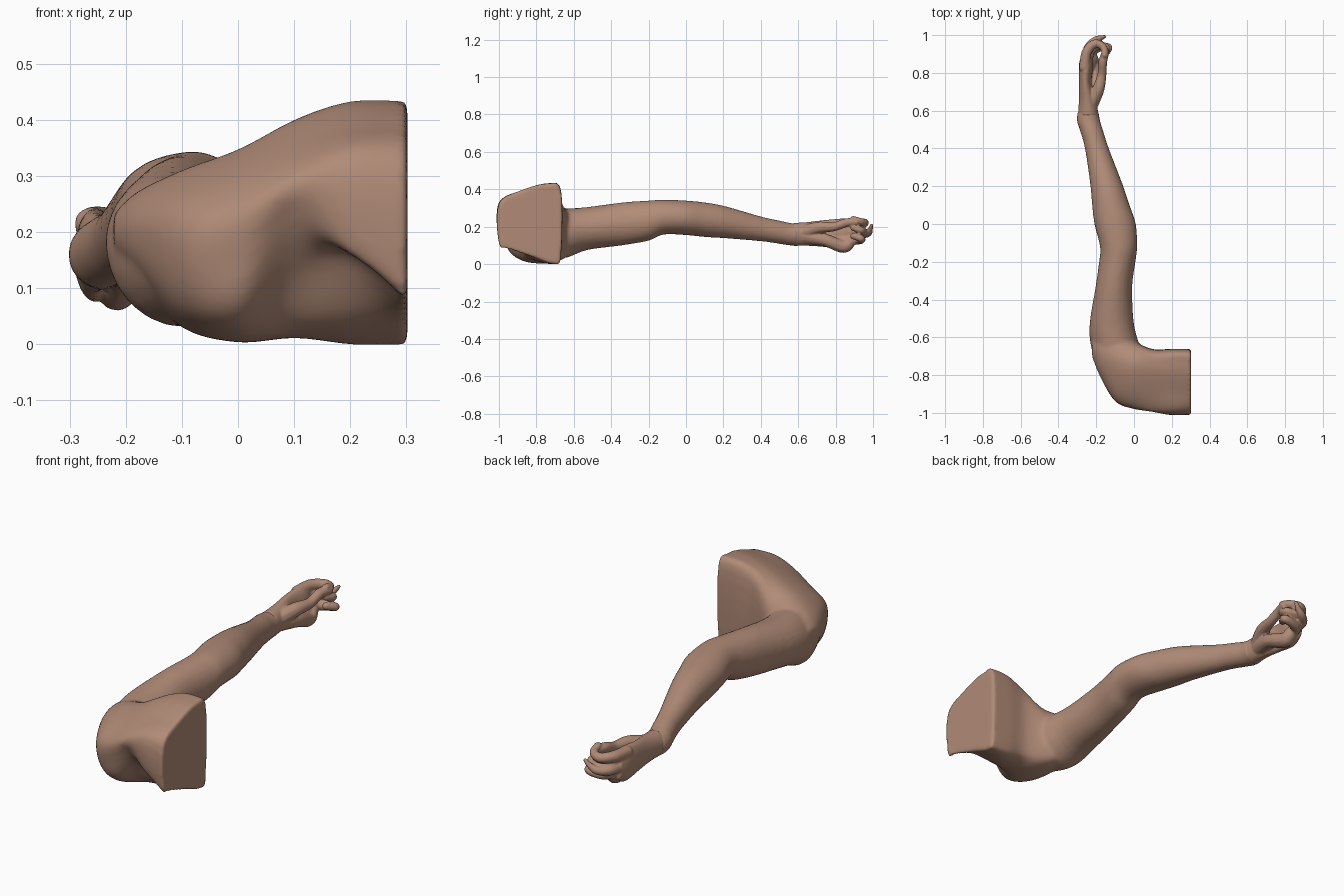
import bpy, bmesh, math
from mathutils import Vector

skin = bpy.data.materials.new("skin")
skin.diffuse_color = (0.44, 0.26, 0.185, 1)


def catmull(pts, steps, closed):
    """Smooth list of Vectors passing through the given points."""
    n, out = len(pts), []
    for i in range(n if closed else n - 1):
        get = (lambda k: pts[k % n]) if closed else (lambda k: pts[max(0, min(n - 1, k))])
        a, b, c, d = get(i - 1), get(i), get(i + 1), get(i + 2)
        for s in range(steps):
            t = s / steps
            out.append(0.5 * (2 * b + (c - a) * t + (2 * a - 5 * b + 4 * c - d) * t * t
                              + (3 * b - a - 3 * c + d) * t ** 3))
    return out if closed else out + [pts[-1]]


def loft(bm, rings, around=1, along=4):
    """Skin closed rings, interpolated in both directions, capped at both ends."""
    rings = [catmull(r, around, True) for r in rings]
    columns = [catmull(list(c), along, False) for c in zip(*rings)]
    rows = [[bm.verts.new(p) for p in r] for r in zip(*columns)]
    n = len(rows[0])
    for r, q in zip(rows, rows[1:]):
        for i in range(n):
            bm.faces.new((r[i], r[(i + 1) % n], q[(i + 1) % n], q[i]))
    bm.faces.new(rows[0][::-1])
    bm.faces.new(rows[-1])


def limb(bm, rows):
    """Oval sections along y: (y, x min, x max, z min, z max)."""
    angles = [k * math.tau / 24 for k in range(24)]
    loft(bm, [[Vector(((a + b) / 2 + (b - a) / 2 * math.cos(t), y,
                       (c + d) / 2 + (d - c) / 2 * math.sin(t))) for t in angles]
              for y, a, b, c, d in rows])


def tube(bm, path):
    """Round tapering digit through (x, y, z, radius) points."""
    pts = catmull([Vector(p) for p in path], 8, False)
    for p in pts:
        ball = bmesh.ops.create_icosphere(bm, subdivisions=2, radius=p[3])
        bmesh.ops.translate(bm, verts=ball["verts"], vec=p.to_3d() if len(p) == 3 else Vector(p[:3]))


def finish(bm, name, voxel, smooth):
    bmesh.ops.recalc_face_normals(bm, faces=bm.faces)
    me = bpy.data.meshes.new(name)
    bm.to_mesh(me)
    bm.free()
    me.materials.append(skin)
    ob = bpy.data.objects.new(name, me)
    bpy.context.collection.objects.link(ob)
    rm = ob.modifiers.new("fuse", 'REMESH')
    rm.mode = 'VOXEL'
    rm.voxel_size = voxel
    rm.use_smooth_shade = True
    sm = ob.modifiers.new("soften", 'SMOOTH')
    sm.factor = 0.5
    sm.iterations = smooth
    return ob


# Shoulder: (y, z) outlines from chest cut to outer deltoid, then the arm fused on
bm = bmesh.new()
shoulder = {
    0.302: [-1, .32, -1, .10, -.95, .075, -.82, .04, -.70, .0, -.668, .05, -.668, .39, -.74, .43, -.88, .395],
    0.2: [-1, .33, -1, .17, -.93, .16, -.84, .04, -.71, .0, -.668, .06, -.668, .39, -.74, .43, -.88, .39],
    0.1: [-.99, .30, -.975, .23, -.91, .13, -.84, .03, -.72, .015, -.67, .08, -.67, .35, -.74, .40, -.88, .36],
    0.0: [-.97, .25, -.97, .15, -.94, .06, -.84, .008, -.68, .015, -.63, .09, -.63, .26, -.72, .345, -.86, .32],
    -0.1: [-.93, .22, -.93, .13, -.88, .06, -.76, .03, -.64, .05, -.58, .10, -.58, .25, -.70, .31, -.84, .28],
    -0.18: [-.80, .22, -.80, .17, -.77, .14, -.70, .12, -.63, .12, -.58, .14, -.58, .23, -.65, .27, -.74, .26],
    -0.222: [-.70, .21, -.70, .19, -.69, .18, -.66, .17, -.63, .17, -.61, .18, -.61, .21, -.63, .23, -.67, .23],
}
loft(bm, [[Vector((x, v[i], v[i + 1])) for i in range(0, 18, 2)] for x, v in shoulder.items()], 5, 5)
limb(bm, [(-.80, -.17, .02, .06, .28), (-.66, -.225, .03, .03, .295), (-.53, -.235, .0, .075, .305),
          (-.34, -.205, -.01, .10, .33), (-.20, -.185, .008, .125, .34), (-.12, -.18, .017, .158, .344),
          (0, -.21, .01, .155, .34), (.10, -.222, -.023, .145, .33), (.21, -.232, -.06, .138, .31),
          (.40, -.26, -.133, .122, .255), (.50, -.288, -.165, .108, .233), (.55, -.303, -.18, .10, .222),
          (.60, -.297, -.188, .098, .215)])
finish(bm, "shoulder_and_arm", 0.009, 8)

# Hand: palm, heel, thumb and curled fingers
bm = bmesh.new()
limb(bm, [(.575, -.296, -.187, .097, .220), (.65, -.292, -.20, .098, .225), (.75, -.291, -.225, .09, .237),
          (.84, -.292, -.215, .075, .242), (.89, -.28, -.225, .10, .225)])
tube(bm, [(-.235, .64, .15, .045), (-.205, .74, .13, .035), (-.215, .84, .095, .036), (-.22, .88, .12, .03)])
tube(bm, [(-.23, .63, .17, .04), (-.19, .71, .195, .033), (-.17, .79, .20, .025),
          (-.165, .86, .222, .024), (-.15, .91, .225, .02)])
for i in range(3):
    x, z = -.262 + .014 * i, .215 - .045 * i
    tube(bm, [(x, .83, z, .03), (x + .012, .91, z + .005, .027), (x + .055, .955 - .01 * i, z + .005, .023),
              (x + .10, .935, z + .012, .02), (-.155, .895, z + .025, .018)])
tube(bm, [(-.255, .85, .165, .03), (-.243, .93, .16, .025), (-.205, .973, .165, .02),
          (-.175, .985, .185, .014), (-.155, .992, .208, .009)])
finish(bm, "hand", 0.0045, 5)
